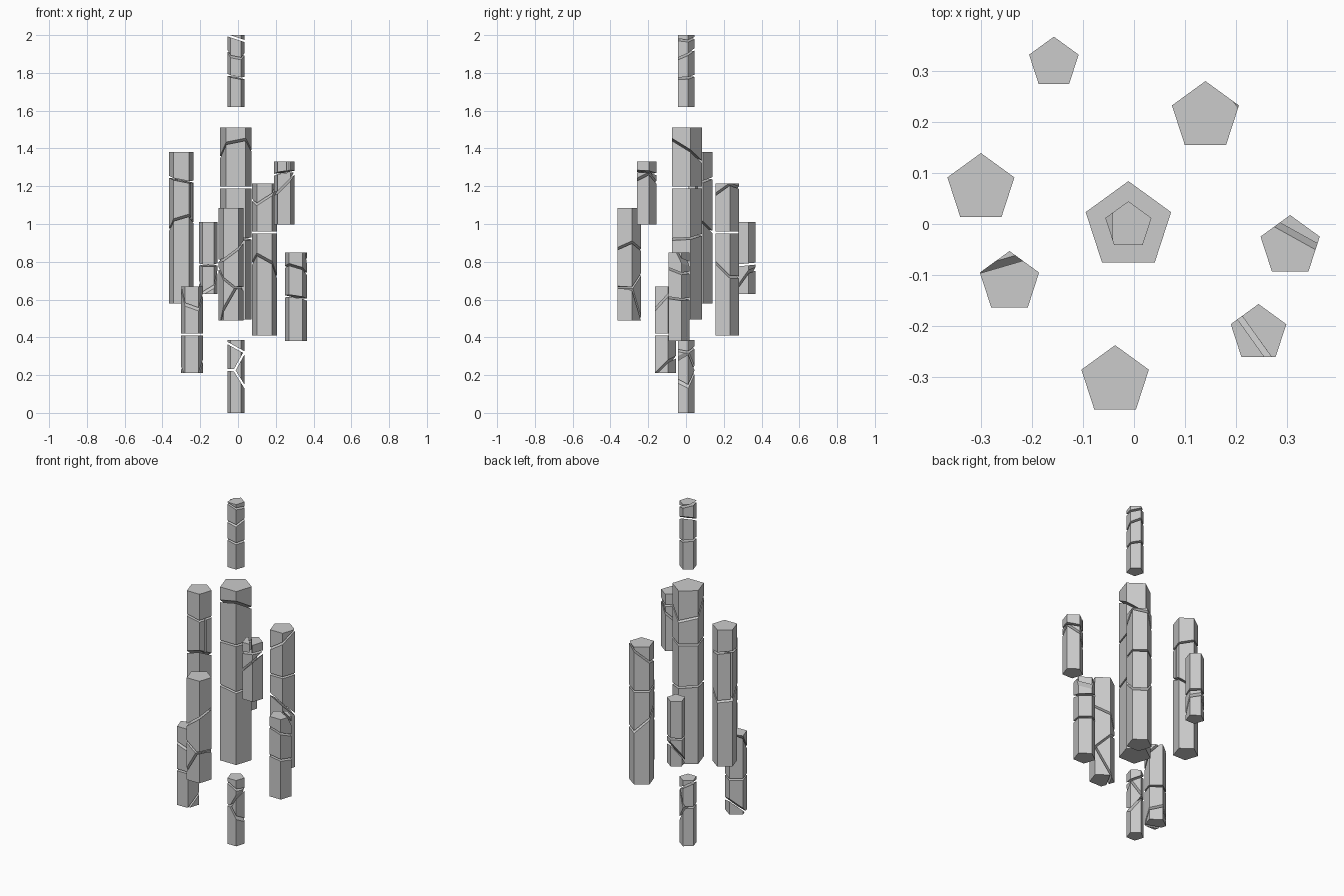
import bpy, bmesh, math
from mathutils import Vector

if "Cube" in bpy.data.objects:
    bpy.data.objects.remove(bpy.data.objects["Cube"])

GAP = 0.011  # width of the fracture cracks


def cut(bm, plane, keep_above, centre):
    """Trim to one side of z = z0 + sx*x + sy*y (local x, y) and cap the cut."""
    z0, sx, sy = plane
    n = Vector((-sx, -sy, 1)).normalized()
    side = n if keep_above else -n
    co = Vector((centre[0], centre[1], z0)) + side * GAP / 2
    geom = bm.verts[:] + bm.edges[:] + bm.faces[:]
    res = bmesh.ops.bisect_plane(bm, geom=geom, dist=1e-6, plane_co=co,
                                 plane_no=side, clear_inner=True)
    edges = [e for e in bm.edges if e.is_boundary]
    if edges:
        bmesh.ops.contextual_create(bm, geom=edges)


def crystal(name, x, y, r, zlo, zhi, planes, cells=None):
    """Pentagonal column broken into cells; each cell is a string of + - 0
    giving the side of every plane it lies on."""
    if cells is None:  # plain stack, planes listed bottom to top
        k = len(planes)
        cells = []
        for i in range(k + 1):
            s = ['0'] * k
            if i > 0:
                s[i - 1] = '+'
            if i < k:
                s[i] = '-'
            cells.append(''.join(s))
    out = bpy.data.meshes.new(name)
    total = bmesh.new()
    for cell in cells:
        bm = bmesh.new()
        ring = [bm.verts.new((x + r * math.cos(math.radians(90 + 72 * i)),
                              y + r * math.sin(math.radians(90 + 72 * i)), zlo))
                for i in range(5)]
        base = bm.faces.new(ring)
        ext = bmesh.ops.extrude_face_region(bm, geom=[base], use_keep_orig=True)
        top = [v for v in ext['geom'] if isinstance(v, bmesh.types.BMVert)]
        bmesh.ops.translate(bm, verts=top, vec=(0, 0, zhi - zlo))
        for plane, s in zip(planes, cell):
            if s != '0' and bm.faces:
                cut(bm, plane, s == '+', (x, y))
        bmesh.ops.recalc_face_normals(bm, faces=bm.faces)
        tmp = bpy.data.meshes.new("piece")
        bm.to_mesh(tmp)
        bm.free()
        total.from_mesh(tmp)
        bpy.data.meshes.remove(tmp)
    total.to_mesh(out)
    total.free()
    bpy.context.collection.objects.link(bpy.data.objects.new(name, out))


# central axis: main column with a small shard above and below
crystal("main_column", -.011, -.004, .088, .495, 1.51,
        [(.934, -.16, .10), (1.193, 0, 0), (1.389, .2, -.68)])
crystal("top_shard", -.011, -.003, .0475, 1.62, 2.0,
        [(1.78, -.2, .1), (1.90, -.2, .5), (1.984, -.33, 0)])
crystal("bottom_shard", -.011, -.003, .0475, 0, .385,
        [(.345, -.55, 0), (.239, 1.8, 0), (.212, -1.6, 0), (.225, -.05, 0)],
        ["+000", "--+0", "-+0+", "00--"])

# ring of floating columns
crystal("back_left_column", -.157, .316, .051, .63, 1.01,
        [(.70, .6, 1.2), (.785, 0, .1)], ["--", "+-", "0+"])
crystal("back_right_column", .14, .211, .069, .41, 1.215,
        [(.773, -.55, -.8), (.955, 0, 0), (1.158, .65, .5)])
crystal("left_column", -.30, .07, .069, .58, 1.38,
        [(1.0, .3, -.6), (1.235, -.2, .1), (-2, 340, 1000)],
        ["-00", "+-+", "+--", "0+0"])
crystal("right_column", .306, -.0435, .061, .38, .848,
        [(.61, -.15, -.1), (.76, -.3, -.3), (.898, -1.0, -1.8)],
        ["-00", "+-0", "0+-", "0++"])
crystal("front_left_column", -.244, -.114, .061, .21, .67,
        [(.24, .3, .9), (.415, 0, 0), (.62, -.35, 1.2)])
crystal("front_right_column", .244, -.214, .0572, .998, 1.33,
        [(1.21, 1.0, .2), (1.27, .15, -.1), (13.3, 810, 580)],
        ["-00", "+-0", "0++", "0+-"])
crystal("front_column", -.037, -.307, .0695, .488, 1.085,
        [(.85, .75, .2), (.703, -.8, .43), (.564, 1.75, -.96), (.644, .3, -.16)],
        ["+000", "-+0+", "0-+0", "00--"])
